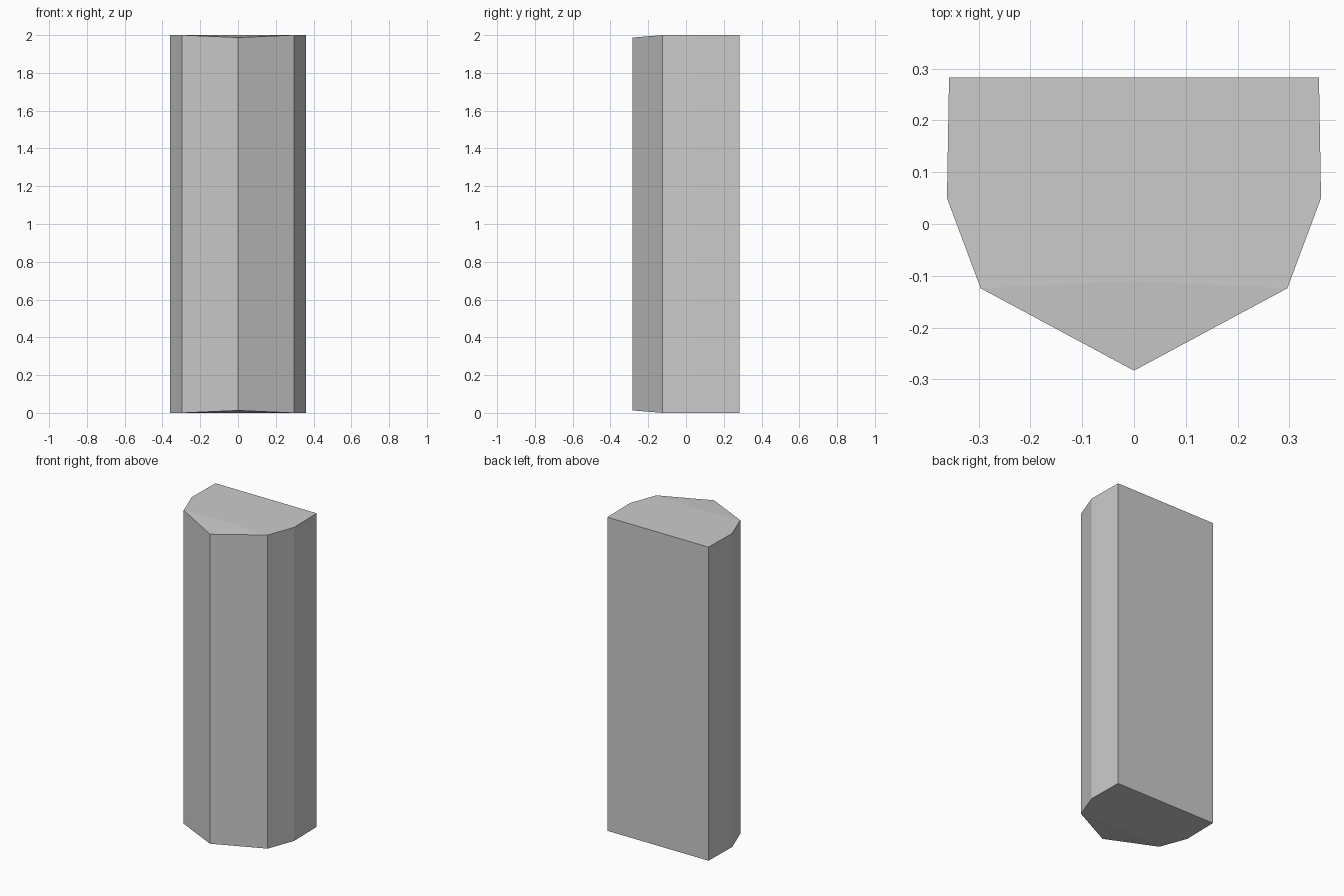
import bpy
import bmesh

if "Cube" in bpy.data.objects:
    bpy.data.objects.remove(bpy.data.objects["Cube"])

# Half outline of the column, from back corner round to the front ridge
HALF = [(0.357, 0.283), (0.361, 0.05), (0.296, -0.124)]
RIDGE_Y, CREASE_Y = -0.283, -0.11
HEIGHT, DROP = 2.0, 0.013

bm = bmesh.new()


def ring(z, ridge_z):
    """Outline vertices (ridge in the middle) plus the crease point of one cap."""
    right = [bm.verts.new((x, y, z)) for x, y in HALF]
    ridge = bm.verts.new((0, RIDGE_Y, ridge_z))
    left = [bm.verts.new((-x, y, z)) for x, y in reversed(HALF)]
    crease = bm.verts.new((0, CREASE_Y, z))
    return right, ridge, left, crease


def cap(right, ridge, left, crease):
    """Flat cap with two slightly sloping triangles at the front."""
    bm.faces.new(right + [crease] + left)
    bm.faces.new((right[-1], ridge, crease))
    bm.faces.new((crease, ridge, left[0]))


bottom = ring(0, DROP)
top = ring(HEIGHT, HEIGHT - DROP)
cap(*bottom)
cap(*top)

# Side walls
low = bottom[0] + [bottom[1]] + bottom[2]
high = top[0] + [top[1]] + top[2]
for i in range(len(low)):
    j = (i + 1) % len(low)
    bm.faces.new((low[i], low[j], high[j], high[i]))

bmesh.ops.recalc_face_normals(bm, faces=bm.faces)
mesh = bpy.data.meshes.new("faceted_column")
bm.to_mesh(mesh)
bm.free()
bpy.context.collection.objects.link(bpy.data.objects.new("faceted_column", mesh))
